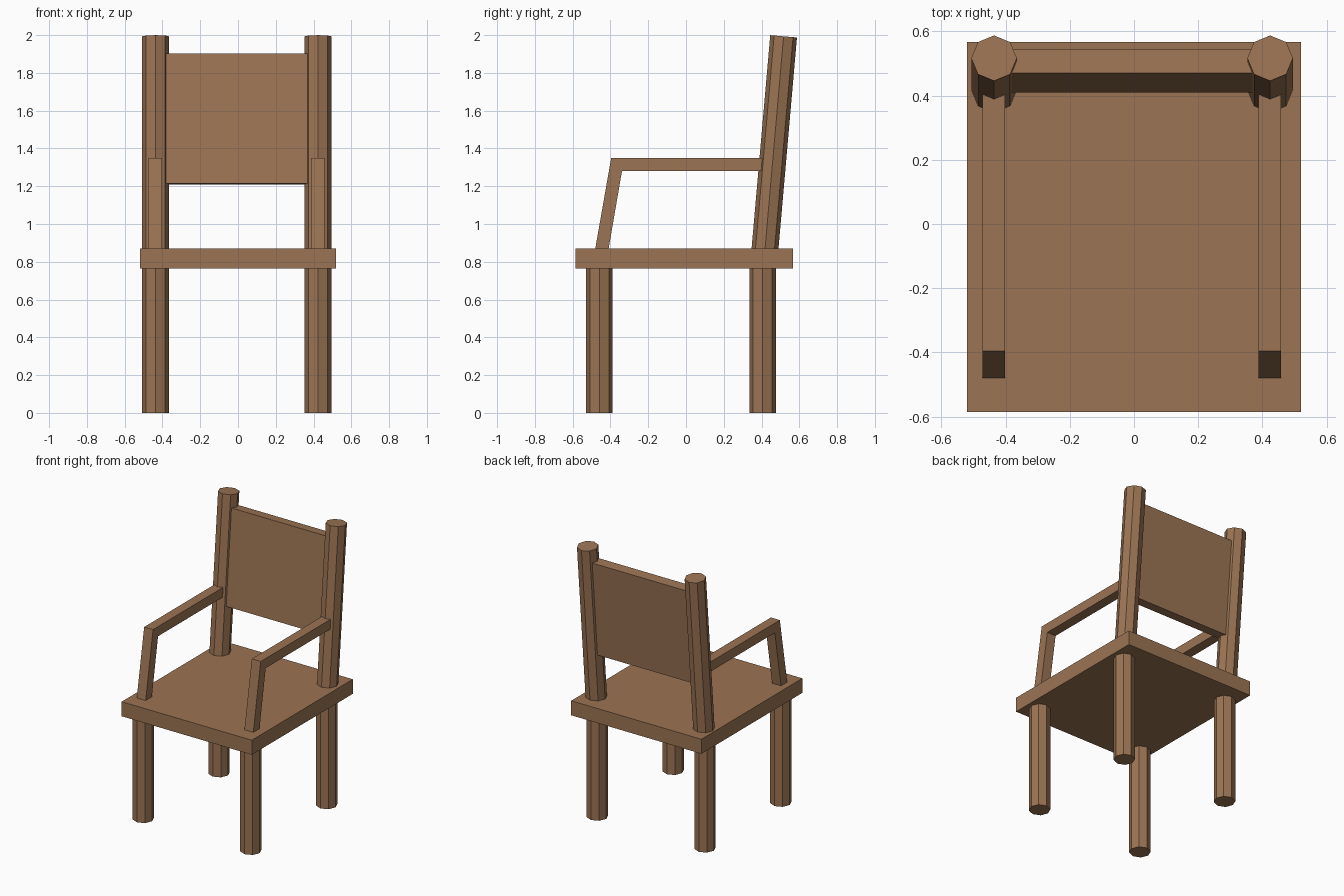
import bpy, bmesh
from math import radians, pi
from mathutils import Vector, Matrix

if "Cube" in bpy.data.objects:
    bpy.data.objects.remove(bpy.data.objects["Cube"], do_unlink=True)

BROWN = (0.33, 0.175, 0.088, 1)
wood = bpy.data.materials.new("brown_wood")
wood.use_nodes = True
wood.diffuse_color = BROWN
wood.node_tree.nodes["Principled BSDF"].inputs["Base Color"].default_value = BROWN

LEAN = radians(-5)          # backward lean of the back
RADIUS = 0.071              # legs and posts
SIDES = {"left": 0.424, "right": -0.436}


def finish(name, bm):
    """Turn a bmesh into a flat-shaded wooden object."""
    bmesh.ops.recalc_face_normals(bm, faces=bm.faces)
    mesh = bpy.data.meshes.new(name)
    bm.to_mesh(mesh)
    bm.free()
    mesh.materials.append(wood)
    obj = bpy.data.objects.new(name, mesh)
    bpy.context.collection.objects.link(obj)
    return obj


def box(name, size, centre, lean=0):
    bm = bmesh.new()
    bmesh.ops.create_cube(bm, size=1, matrix=Matrix.Translation(centre)
                          @ Matrix.Rotation(lean, 4, 'X')
                          @ Matrix.Diagonal((*size, 1)))
    return finish(name, bm)


def octagon_post(name, bottom, length, lean=0):
    bm = bmesh.new()
    bmesh.ops.create_cone(bm, cap_ends=True, segments=8, radius1=RADIUS,
                          radius2=RADIUS, depth=length,
                          matrix=Matrix.Translation(bottom)
                          @ Matrix.Rotation(lean, 4, 'X')
                          @ Matrix.Translation((0, 0, length / 2)))
    return finish(name, bm)


def side_profile(name, points, x, width):
    """Extrude a y-z outline across x."""
    bm = bmesh.new()
    face = bm.faces.new([bm.verts.new((x - width / 2, y, z)) for y, z in points])
    new = bmesh.ops.extrude_face_region(bm, geom=[face])["geom"]
    bmesh.ops.translate(bm, vec=(width, 0, 0),
                        verts=[v for v in new if isinstance(v, bmesh.types.BMVert)])
    return finish(name, bm)


# Seat slab
box("seat", (1.04, 1.152, 0.105), (0, -0.009, 0.8175))

# Leaning back panel, set into the posts
box("back_panel", (0.86, 0.075, 0.69), (-0.006, 0.477, 1.556), LEAN)

# Mitred arm: sloping front support and level rail
ARM = [(-0.489, 0.82), (-0.396, 1.35), (0.45, 1.35),
       (0.45, 1.28), (-0.339, 1.28), (-0.418, 0.82)]

for side, x in SIDES.items():
    octagon_post(f"front_leg_{side}", (x, -0.459, 0), 0.80)
    octagon_post(f"back_leg_{side}", (x, 0.406, 0), 0.80)
    octagon_post(f"back_post_{side}", (x, 0.414, 0.82), 1.178, LEAN)
    side_profile(f"arm_{side}", ARM, x - 0.001, 0.071)
